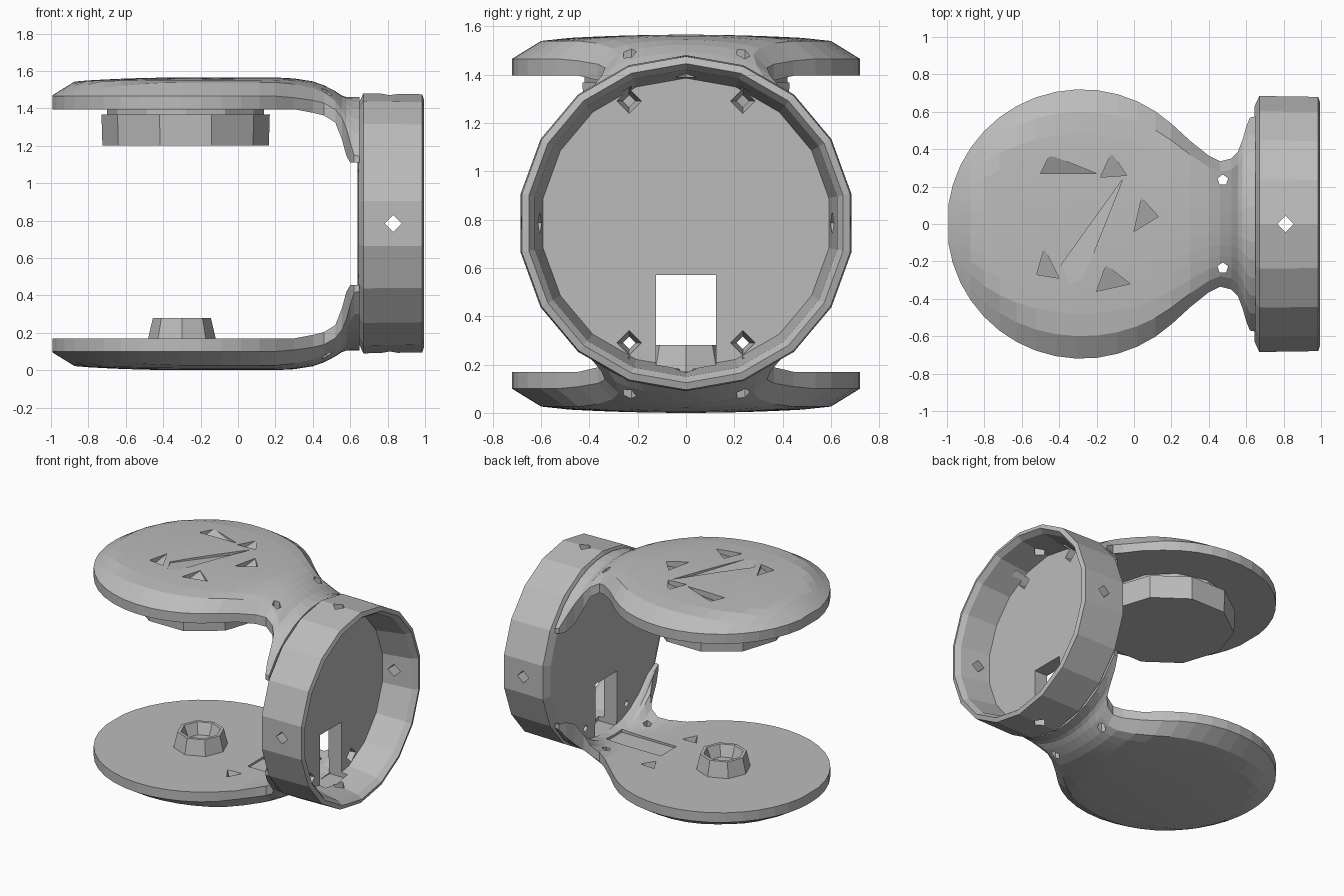
import bpy, bmesh, math
from mathutils import Matrix

cube = bpy.data.objects.get("Cube")
if cube:
    bpy.data.objects.remove(cube, do_unlink=True)

grey = bpy.data.materials.new("plain grey")
grey.use_nodes = True
grey.diffuse_color = (0.5, 0.5, 0.5, 1)
grey.node_tree.nodes["Principled BSDF"].inputs["Base Color"].default_value = (0.5, 0.5, 0.5, 1)

MID = 0.785       # height of the dish axis
TOP = 1.565       # top of the upper plate
CX, R = -0.28, 0.72   # plate centre and radius


def finish(name, bm):
    bmesh.ops.recalc_face_normals(bm, faces=bm.faces)
    mesh = bpy.data.meshes.new(name)
    bm.to_mesh(mesh)
    bm.free()
    mesh.materials.append(grey)
    obj = bpy.data.objects.new(name, mesh)
    bpy.context.collection.objects.link(obj)
    return obj


def frustum(bm, centre, r1, r2, depth, sides, axis="Z", turn=0.0):
    tilt = {"X": Matrix.Rotation(math.pi / 2, 4, "Y"),
            "Y": Matrix.Rotation(math.pi / 2, 4, "X"), "Z": Matrix()}[axis]
    m = Matrix.Translation(centre) @ tilt @ Matrix.Rotation(turn, 4, "Z")
    bmesh.ops.create_cone(bm, cap_ends=True, segments=sides, radius1=r1,
                          radius2=r2, depth=depth, matrix=m)


def box(bm, centre, size):
    bmesh.ops.create_cube(bm, size=1, matrix=Matrix.Translation(centre)
                          @ Matrix.Diagonal((*size, 1)))


def loft(bm, rings):
    """Skin a row of closed rings and cap both ends."""
    for a, b in zip(rings, rings[1:]):
        n = len(a)
        for i in range(n):
            bm.faces.new((a[i], a[(i + 1) % n], b[(i + 1) % n], b[i]))
    bm.faces.new(rings[0])
    bm.faces.new(rings[-1])


def wedge(bm, points, top, depth):
    """Prism whose floor slopes from the last point (deep) to the first."""
    n = len(points)
    upper = [bm.verts.new((x, y, top + 0.05)) for x, y in points]
    lower = [bm.verts.new((x, y, top - depth * (i + 0.2) / n))
             for i, (x, y) in enumerate(points)]
    loft(bm, [upper, lower])


def cut(obj, bm):
    bmesh.ops.triangulate(bm, faces=bm.faces)
    cutter = finish("cutter", bm)
    cutter.hide_render = True
    mod = obj.modifiers.new("cut", "BOOLEAN")
    mod.operation, mod.solver, mod.object = "DIFFERENCE", "EXACT", cutter
    bpy.context.view_layer.objects.active = obj
    bpy.ops.object.modifier_apply(modifier=mod.name)
    bpy.data.objects.remove(cutter, do_unlink=True)


def mix(a, b, t):
    return a + (b - a) * t


# Plate stations: x, half width, bend of inner surface, bend of outer surface
stations = []
for i in range(15):
    a = math.radians(mix(8, 132, i / 14))
    stations.append((CX - R * math.cos(a), R * math.sin(a), 0, 0))
stations += [(0.3, 0.445, 0, 0.05), (0.4, 0.365, 0.1, 0.2), (0.46, 0.335, 0.2, 0.4),
             (0.52, 0.35, 0.4, 0.7), (0.555, 0.385, 0.8, 0.92), (0.58, 0.45, 1, 1),
             (0.6, 0.52, 1, 1), (0.62, 0.57, 1, 1), (0.65, 0.575, 1, 1)]


def plate(name, flip):
    """Round plate whose neck flares into two fins hugging the dish."""
    bm = bmesh.new()
    rings = []
    for x, w, bend_in, bend_out in stations:
        outer, inner = [], []
        for k in range(13):
            u = k / 6 - 1
            y = w * u
            s = math.hypot(x - CX, y) / R if x < CX else abs(u)
            arc = MID - math.sqrt(0.68 ** 2 - y * y) if bend_out else 0
            rim = 0.03 * s * s + 0.07 * max(s - 0.82, 0) / 0.18
            fin = min(arc + 0.065 + 0.08 * abs(u) ** 3, 0.455)
            outer.append((x, y, mix(rim, arc, bend_out)))
            inner.append((x, y, mix(0.17, fin, bend_in)))
        rings.append([bm.verts.new((px, py, TOP - pz if flip else pz))
                      for px, py, pz in outer + inner[::-1]])
    loft(bm, rings)
    return finish(name, bm)


lower = plate("lower_plate", False)
upper = plate("upper_plate", True)

# Screw holes through both necks
for obj in (lower, upper):
    bm = bmesh.new()
    for side in (-1, 1):
        frustum(bm, (0.475, side * 0.235, MID), 0.03, 0.03, 2, 5)
    cut(obj, bm)

# Sloping notches around the centre of the upper plate
bm = bmesh.new()
for points in ([(-0.12, 0.38), (-0.04, 0.26), (-0.18, 0.25)],
               [(-0.45, 0.37), (-0.2, 0.27), (-0.5, 0.27)],
               [(0.04, 0.14), (0.13, 0.04), (0.0, -0.04)],
               [(-0.48, -0.13), (-0.4, -0.29), (-0.52, -0.27)],
               [(-0.15, -0.22), (-0.02, -0.32), (-0.2, -0.36)]):
    wedge(bm, points, TOP, 0.08)
cut(upper, bm)

# Shallow sloping recess between the notches
bm = bmesh.new()
wedge(bm, [(-0.31, -0.39), (-0.39, -0.22), (-0.06, 0.24)], TOP, 0.03)
cut(upper, bm)

# Cable channel and notches in the lower plate
bm = bmesh.new()
box(bm, (0.36, 0, 0.17), (0.44, 0.18, 0.03))
for side in (-1, 1):
    frustum(bm, (0.12, side * 0.24, 0.17), 0.04, 0.09, 0.08, 3, turn=side)
cut(lower, bm)

# Open dish: a profile of (x, radius) turned around the x axis
profile = [(0.64, 0.5), (0.645, 0.64), (0.67, 0.695), (0.985, 0.69),
           (0.995, 0.66), (0.96, 0.635), (0.745, 0.6)]
SIDES = 18
bm = bmesh.new()
angles = [2 * math.pi * i / SIDES for i in range(SIDES)]
loft(bm, [[bm.verts.new((x, r * math.sin(a), MID + r * math.cos(a))) for a in angles]
          for x, r in profile])
dish = finish("wall_dish", bm)

# Window in the dish floor
bm = bmesh.new()
box(bm, (0.69, 0, 0.37), (0.2, 0.25, 0.4))
cut(dish, bm)

# Screw holes in the dish floor and around its rim
bm = bmesh.new()
for side in (-1, 1):
    for z in (0.29, 1.29):
        frustum(bm, (0.72, side * 0.235, z), 0.02, 0.07, 0.2, 4, "X")
    frustum(bm, (0.83, side * 0.65, MID), 0.045, 0.045, 0.2, 4, "Y")
    frustum(bm, (0.81, 0, MID + side * 0.65), 0.045, 0.045, 0.2, 4)
cut(dish, bm)

# Puck hanging under the upper plate, on a short spacer
bm = bmesh.new()
frustum(bm, (CX, 0, 1.285), 0.445, 0.45, 0.165, 10, turn=math.pi / 10)
finish("puck", bm)
bm = bmesh.new()
frustum(bm, (CX, 0, 1.39), 0.42, 0.42, 0.07, 12)
finish("puck_spacer", bm)

# Cup-shaped hub on the lower plate
bm = bmesh.new()
frustum(bm, (-0.3, 0, 0.215), 0.185, 0.155, 0.13, 8)
hub = finish("hub", bm)
bm = bmesh.new()
frustum(bm, (-0.3, 0, 0.25), 0.1, 0.14, 0.1, 8)
cut(hub, bm)
